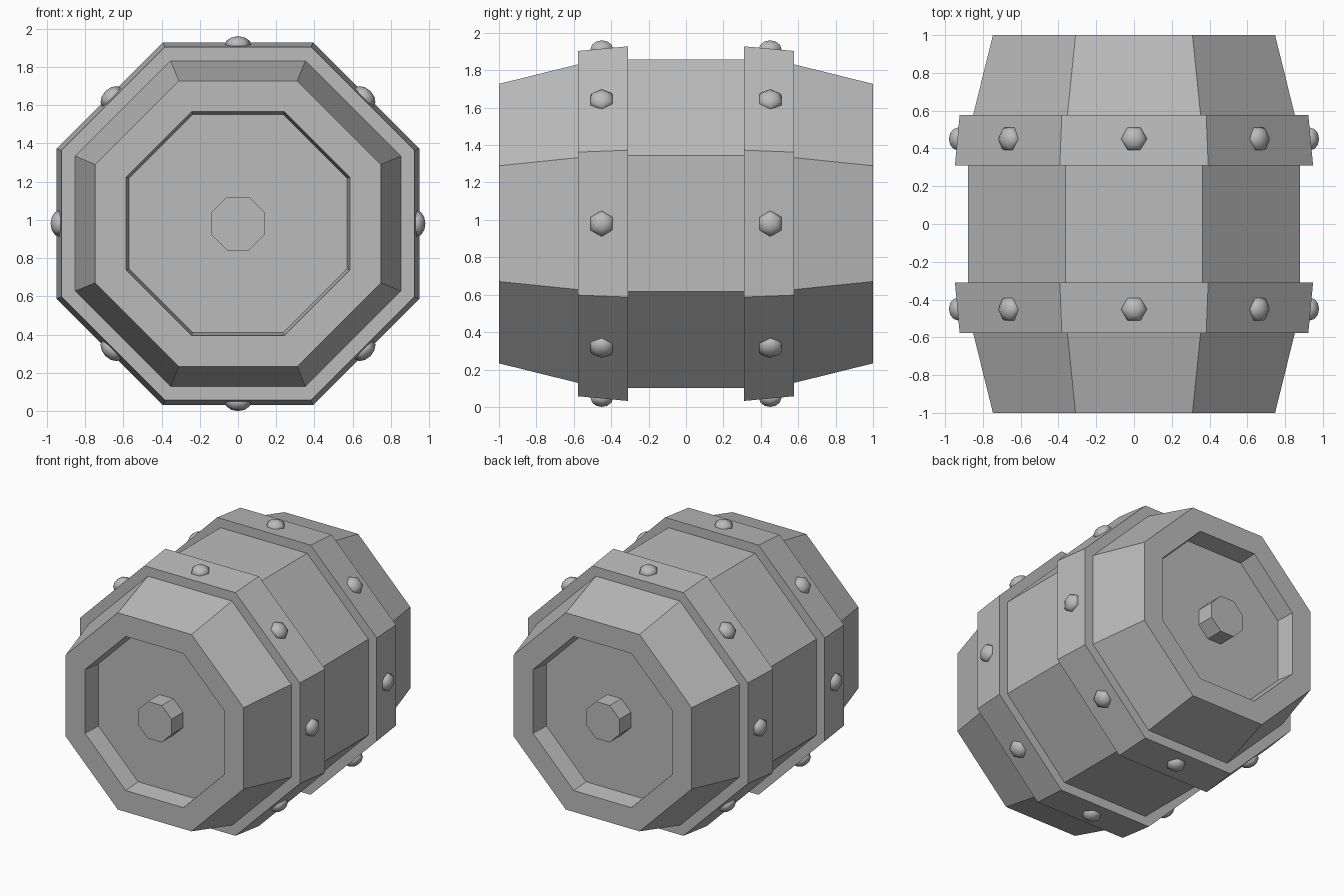
import bpy, bmesh
from math import pi, sin, cos
from mathutils import Matrix

cube = bpy.data.objects.get("Cube")
if cube:
    bpy.data.objects.remove(cube)

SIDES = 8
CENTRE = 0.98                      # height of the barrel axis
STEP = 2 * pi / SIDES

grey = bpy.data.materials.new("plain grey")
grey.use_nodes = True
colour = (0.5, 0.5, 0.5, 1)
grey.diffuse_color = colour
grey.node_tree.nodes["Principled BSDF"].inputs["Base Color"].default_value = colour


def add_object(name, bm):
    bmesh.ops.recalc_face_normals(bm, faces=bm.faces)
    mesh = bpy.data.meshes.new(name)
    bm.to_mesh(mesh)
    bm.free()
    mesh.materials.append(grey)
    obj = bpy.data.objects.new(name, mesh)
    bpy.context.collection.objects.link(obj)
    return obj


def turn(name, profile, ring=False):
    """Octagonal solid around the y axis from (apothem, y) points."""
    bm = bmesh.new()
    loops = []
    for apothem, y in profile:
        r = apothem / cos(STEP / 2)
        angles = [(i + 0.5) * STEP for i in range(SIDES)]
        loops.append([bm.verts.new((r * cos(a), y, CENTRE + r * sin(a))) for a in angles])
    pairs = list(zip(loops, loops[1:]))
    if ring:
        pairs.append((loops[-1], loops[0]))
    else:
        bm.faces.new(loops[0])
        bm.faces.new(loops[-1])
    for a, b in pairs:
        for i in range(SIDES):
            j = (i + 1) % SIDES
            bm.faces.new((a[i], a[j], b[j], b[i]))
    return add_object(name, bm)


# Barrel body with a recessed lid at both ends
half = [(0.57, 0.86), (0.585, 1.0), (0.747, 1.0), (0.878, 0.47)]
turn("barrel_body", half + [(r, -y) for r, y in reversed(half)])

for side, label in ((-1, "front"), (1, "back")):
    # Plug in the middle of the lid
    turn(label + "_plug", [(0.14, side * 0.85), (0.14, side * 0.998)])

    # Hoop, sloping gently towards the barrel end
    hoop = [(0.84, 0.31), (0.948, 0.31), (0.923, 0.577), (0.84, 0.577)]
    turn(label + "_hoop", [(r, side * y) for r, y in hoop], ring=True)

    # One domed rivet on each face of the hoop
    bm = bmesh.new()
    for i in range(SIDES):
        place = (Matrix.Translation((0, side * 0.45, CENTRE))
                 @ Matrix.Rotation(i * STEP, 4, "Y")
                 @ Matrix.Translation((0, 0, 0.932))
                 @ Matrix.Rotation(pi / 2, 4, "Z")
                 @ Matrix.Diagonal((0.07, 0.07, 0.048, 1)))
        bmesh.ops.create_uvsphere(bm, u_segments=6, v_segments=6, radius=1, matrix=place)
    rivets = add_object(label + "_rivets", bm)
    for face in rivets.data.polygons:
        face.use_smooth = True
